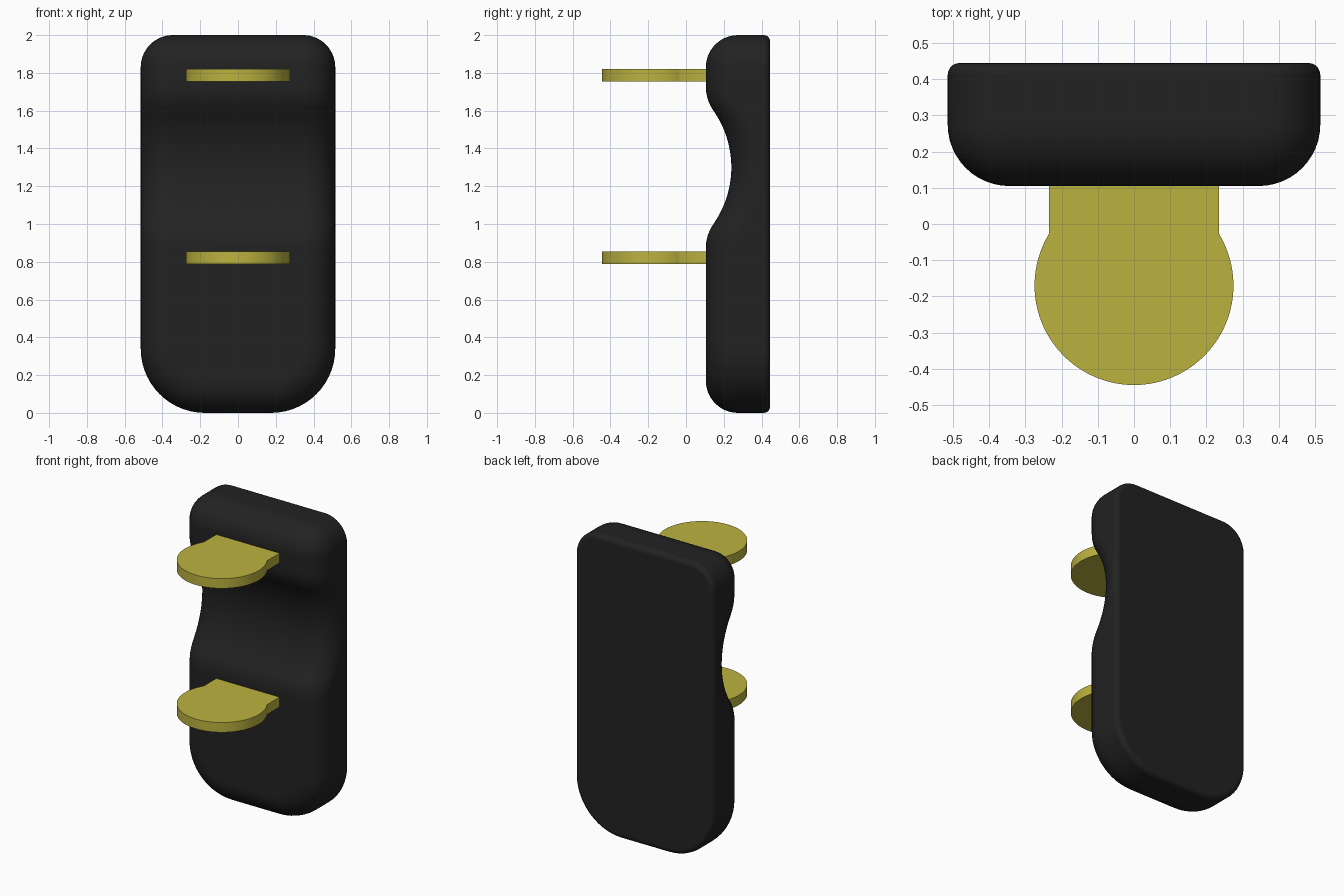
import bpy, bmesh
from math import sin, cos, pi, sqrt, asin

if "Cube" in bpy.data.objects:
    bpy.data.objects.remove(bpy.data.objects["Cube"])

W, H = 0.515, 2.0            # half width, height
FRONT, BACK = 0.105, 0.445   # y of front and back faces
R_LOW, R_TOP = 0.34, 0.17    # outline corner radii
R_FRONT, R_BACK = 0.17, 0.033


def material(name, colour):
    m = bpy.data.materials.new(name)
    m.diffuse_color = (*colour, 1)
    m.use_nodes = True
    m.node_tree.nodes["Principled BSDF"].inputs["Base Color"].default_value = m.diffuse_color
    return m


def make_object(name, bm, mat):
    bmesh.ops.recalc_face_normals(bm, faces=bm.faces)
    mesh = bpy.data.meshes.new(name)
    bm.to_mesh(mesh)
    bm.free()
    mesh.materials.append(mat)
    ob = bpy.data.objects.new(name, mesh)
    bpy.context.collection.objects.link(ob)
    bpy.ops.object.select_all(action='DESELECT')
    ob.select_set(True)
    bpy.context.view_layer.objects.active = ob
    bpy.ops.object.shade_smooth_by_angle(angle=pi / 6)
    return ob


def groove(z):
    """Depth of the finger groove: concave arc blended by convex arcs."""
    d, big, small = abs(z - 1.3), 0.521, 0.22
    if d < 0.3:
        return 0.135 - (big - sqrt(big * big - d * d))
    if d < 0.427:
        e = 0.427 - d
        return small - sqrt(small * small - e * e)
    return 0.0


def outline(inset):
    """Symmetric rounded outline, right half upward then left half downward."""
    half = []
    n = 14
    for i in range(n + 1):
        a = -pi / 2 + pi / 2 * i / n
        r = R_LOW - inset
        half.append((W - R_LOW + r * cos(a), R_LOW + r * sin(a)))
    for i in range(41):
        half.append((W - inset, 0.86 + 0.88 * i / 40))
    for i in range(n + 1):
        a = pi / 2 * i / n
        r = R_TOP - inset
        half.append((W - R_TOP + r * cos(a), H - R_TOP + r * sin(a)))
    return half + [(-x, z) for x, z in reversed(half)]


black = material("black", (0.016, 0.016, 0.016))
yellow = material("yellow", (0.5, 0.45, 0.05))

# Body: nested outline rings give the front and back rounding
bm = bmesh.new()
rings = []
STEPS = 12
for k in range(STEPS + 1):
    a = pi / 2 * k / STEPS
    inset, y = R_FRONT * (1 - sin(a)), FRONT + R_FRONT * (1 - cos(a))
    rings.append([bm.verts.new((x, y + groove(z), z)) for x, z in outline(inset)])
for k in range(6):
    a = pi / 2 * k / 5
    inset, y = R_BACK * (1 - cos(a)), BACK - R_BACK * (1 - sin(a))
    rings.append([bm.verts.new((x, y, z)) for x, z in outline(inset)])
N = len(rings[0])
for r0, r1 in zip(rings, rings[1:]):
    for i in range(N):
        j = (i + 1) % N
        bm.faces.new((r0[i], r0[j], r1[j], r1[i]))
# Front and back faces as horizontal strips
for ring in (rings[0], rings[-1]):
    for i in range(N // 2 - 1):
        bm.faces.new((ring[i], ring[i + 1], ring[N - 2 - i], ring[N - 1 - i]))
bmesh.ops.remove_doubles(bm, verts=bm.verts, dist=0.0002)
body = make_object("body", bm, black)
body.modifiers.new("clean_normals", 'WEIGHTED_NORMAL').keep_sharp = True


# Contact tabs: round plate with a straight neck running into the body
def tab(name, z0, z1):
    r, neck, cy = 0.275, 0.235, -0.17
    start = asin(sqrt(r * r - neck * neck) / r)
    pts = [(-neck, 0.15), (neck, 0.15)]
    for i in range(65):
        a = start - (pi + 2 * start) * i / 64
        pts.append((r * cos(a), cy + r * sin(a)))
    b = bmesh.new()
    face = b.faces.new([b.verts.new((x, y, z0)) for x, y in pts])
    new = bmesh.ops.extrude_face_region(b, geom=[face])["geom"]
    for v in new:
        if isinstance(v, bmesh.types.BMVert):
            v.co.z = z1
    make_object(name, b, yellow)


tab("lower_tab", 0.788, 0.854)
tab("upper_tab", 1.754, 1.82)
